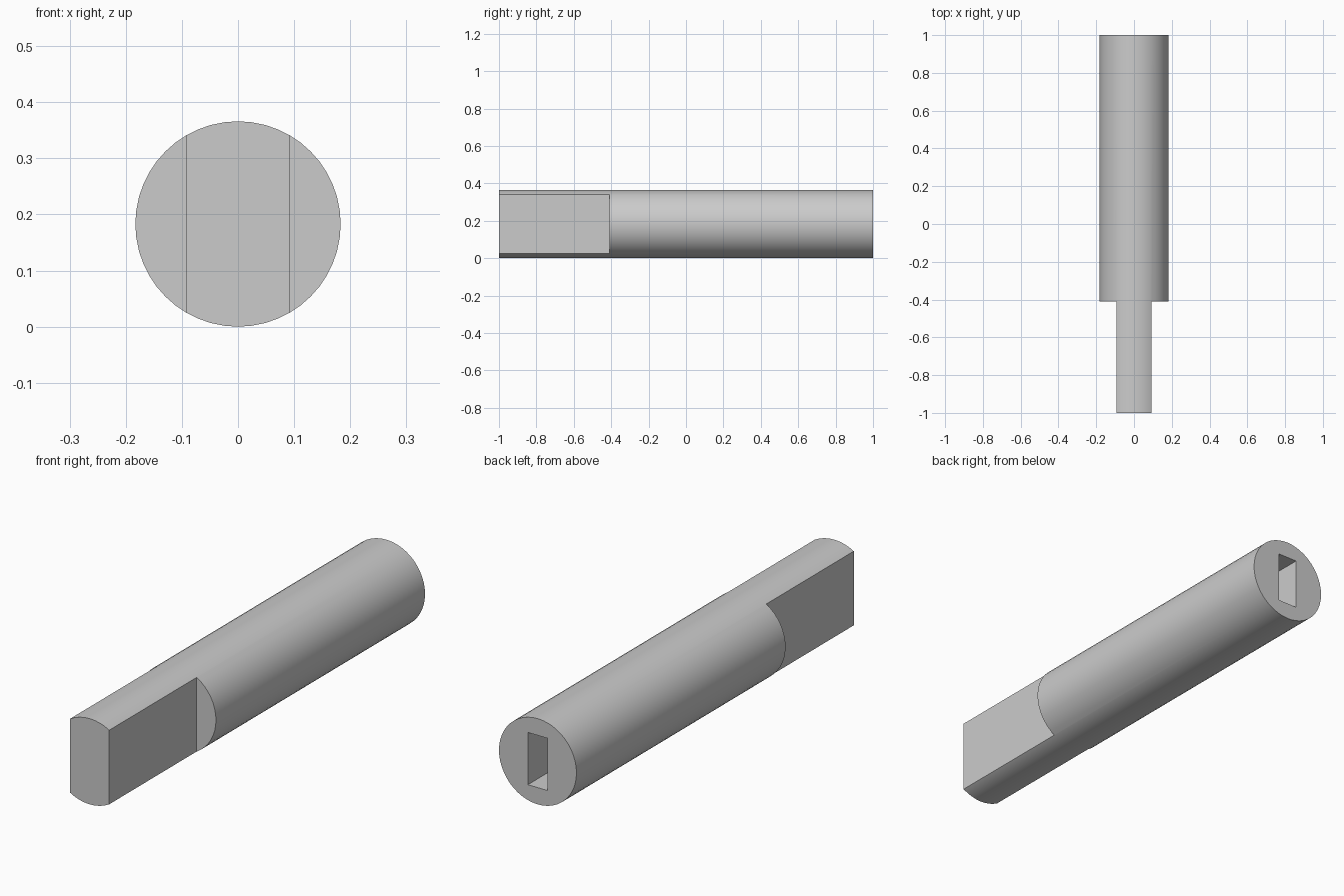
import bpy
import math

old = bpy.data.objects.get("Cube")
if old:
    bpy.data.objects.remove(old, do_unlink=True)

R = 0.183          # rod radius
TAB = 0.092        # half thickness of the flattened tab
SHOULDER = -0.41   # where the tab meets the round shaft

grey = bpy.data.materials.new("grey metal")
grey.use_nodes = True
color = (0.6, 0.6, 0.6, 1)
grey.diffuse_color = color
grey.node_tree.nodes["Principled BSDF"].inputs["Base Color"].default_value = color


def cutter(name, center, size):
    """Hidden box that is subtracted from the rod."""
    bpy.ops.mesh.primitive_cube_add(size=1, location=center)
    box = bpy.context.object
    box.name = name
    box.scale = size
    box.hide_render = True
    box.data.materials.append(grey)
    return box


# Cutters: both sides of the tab, and the blind slot in the back end
cutters = [cutter(f"{name}_flat_cutter", (s * (TAB + 0.2), SHOULDER - 0.4, R), (0.4, 0.8, 0.6))
           for name, s in (("left", 1), ("right", -1))]
cutters.append(cutter("slot_cutter", (0, 1, R), (0.093, 1.18, 0.223)))

# Round rod lying along y
bpy.ops.mesh.primitive_cylinder_add(vertices=48, radius=R, depth=2,
                                    location=(0, 0, R), rotation=(math.pi / 2, 0, 0))
rod = bpy.context.object
rod.name = "slotted_rod"
rod.data.materials.append(grey)
bpy.ops.object.transform_apply(location=False, rotation=True, scale=True)

# Cut the shapes out, then remove the helpers
for box in cutters:
    mod = rod.modifiers.new(box.name, "BOOLEAN")
    mod.operation = "DIFFERENCE"
    mod.solver = "EXACT"
    mod.object = box
    bpy.ops.object.modifier_apply(modifier=mod.name)
for box in cutters:
    bpy.data.objects.remove(box, do_unlink=True)

bpy.ops.object.shade_smooth_by_angle(angle=math.radians(30))
